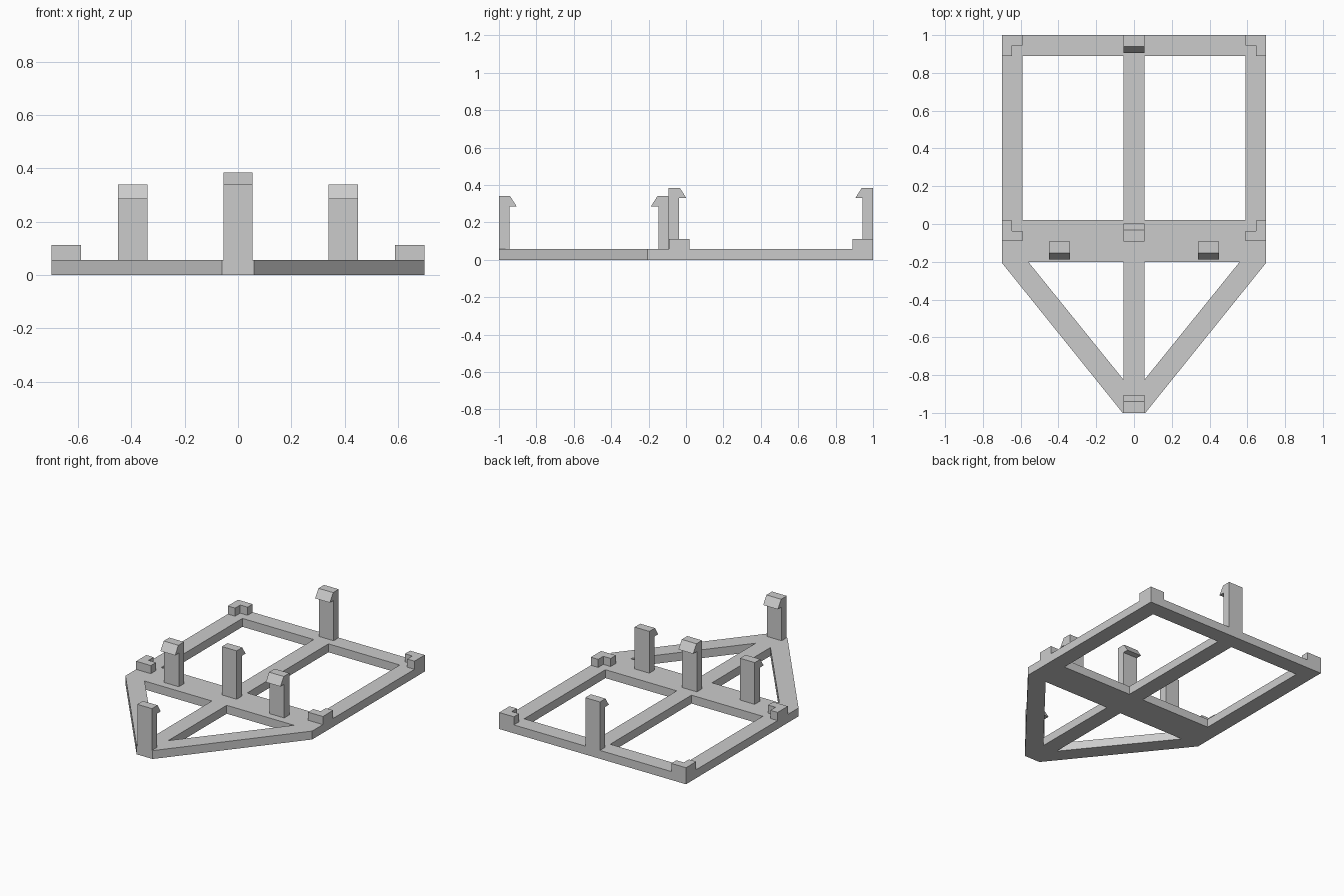
import bpy, bmesh
from mathutils import Matrix, Vector

cube = bpy.data.objects.get("Cube")
if cube:
    bpy.data.objects.remove(cube, do_unlink=True)

grey = bpy.data.materials.new("plain grey")
grey.use_nodes = True
colour = (0.6, 0.6, 0.6, 1)
grey.diffuse_color = colour
grey.node_tree.nodes["Principled BSDF"].inputs["Base Color"].default_value = colour

BASE = 0.057    # frame thickness
BAR = 0.11      # beam and clip width
HALF = BAR / 2


def prism(name, loops, depth, matrix):
    """Fill closed 2D loops (outline, then holes) and extrude them."""
    bm = bmesh.new()
    for loop in loops:
        verts = [bm.verts.new((u, v, 0)) for u, v in loop]
        for i, vert in enumerate(verts):
            bm.edges.new((vert, verts[i - 1]))
    bmesh.ops.triangle_fill(bm, edges=bm.edges[:], use_beauty=True, normal=(0, 0, 1))
    bmesh.ops.dissolve_limit(bm, angle_limit=0.001, verts=bm.verts[:], edges=bm.edges[:])
    region = bmesh.ops.extrude_face_region(bm, geom=bm.faces[:], use_keep_orig=True)["geom"]
    moved = [g for g in region if isinstance(g, bmesh.types.BMVert)]
    bmesh.ops.translate(bm, verts=moved, vec=Vector((0, 0, depth)))
    bm.transform(matrix)
    bmesh.ops.recalc_face_normals(bm, faces=bm.faces[:])
    mesh = bpy.data.meshes.new(name)
    bm.to_mesh(mesh)
    bm.free()
    mesh.materials.append(grey)
    obj = bpy.data.objects.new(name, mesh)
    bpy.context.collection.objects.link(obj)
    return obj


def mirrored(points):
    return [(-x, y) for x, y in reversed(points)]


# Flat base frame with two square and two triangular openings
side = [(0.06, -1), (0.7, -0.205), (0.7, 1)]
window = [(HALF, 0.02), (0.59, 0.02), (0.59, 0.89), (HALF, 0.89)]
triangle = [(HALF, -0.2), (HALF, -0.825), (0.56, -0.2)]
loops = [side + mirrored(side)]
for hole in (window, triangle):
    loops += [hole, mirrored(hole)]
prism("base_frame", loops, BASE, Matrix())


# Upright snap clips: a post with a sloped hook at the top
def clip(name, x, back, top, facing):
    tip = top - 0.055
    profile = [(0, BASE), (HALF, BASE), (HALF, tip), (0.095, tip), (0.06, top), (0, top)]
    # profile u -> y (hook direction), v -> z, depth -> x
    matrix = Matrix(((0, 0, 1, x - HALF), (facing, 0, 0, back), (0, 1, 0, 0), (0, 0, 0, 1)))
    prism(name, [profile], BAR, matrix)


clip("front_clip", 0, -1, 0.34, 1)
clip("left_clip", 0.395, -0.093, 0.34, -1)
clip("right_clip", -0.395, -0.093, 0.34, -1)
clip("centre_clip", 0, -0.093, 0.385, 1)
clip("back_clip", 0, 1, 0.385, -1)

# L-shaped corner stops around the rear bay
ell = [(0, 0), (BAR, 0), (BAR, HALF), (HALF, HALF), (HALF, BAR), (0, BAR)]
for x_name, sx in (("left", 1), ("right", -1)):
    for y_name, y, sy in (("back", 1, -1), ("front", -0.091, 1)):
        place = Matrix.Translation((sx * 0.7, y, BASE)) @ Matrix.Diagonal((-sx, sy, 1, 1))
        prism(f"{y_name}_{x_name}_corner_stop", [ell], HALF, place)
